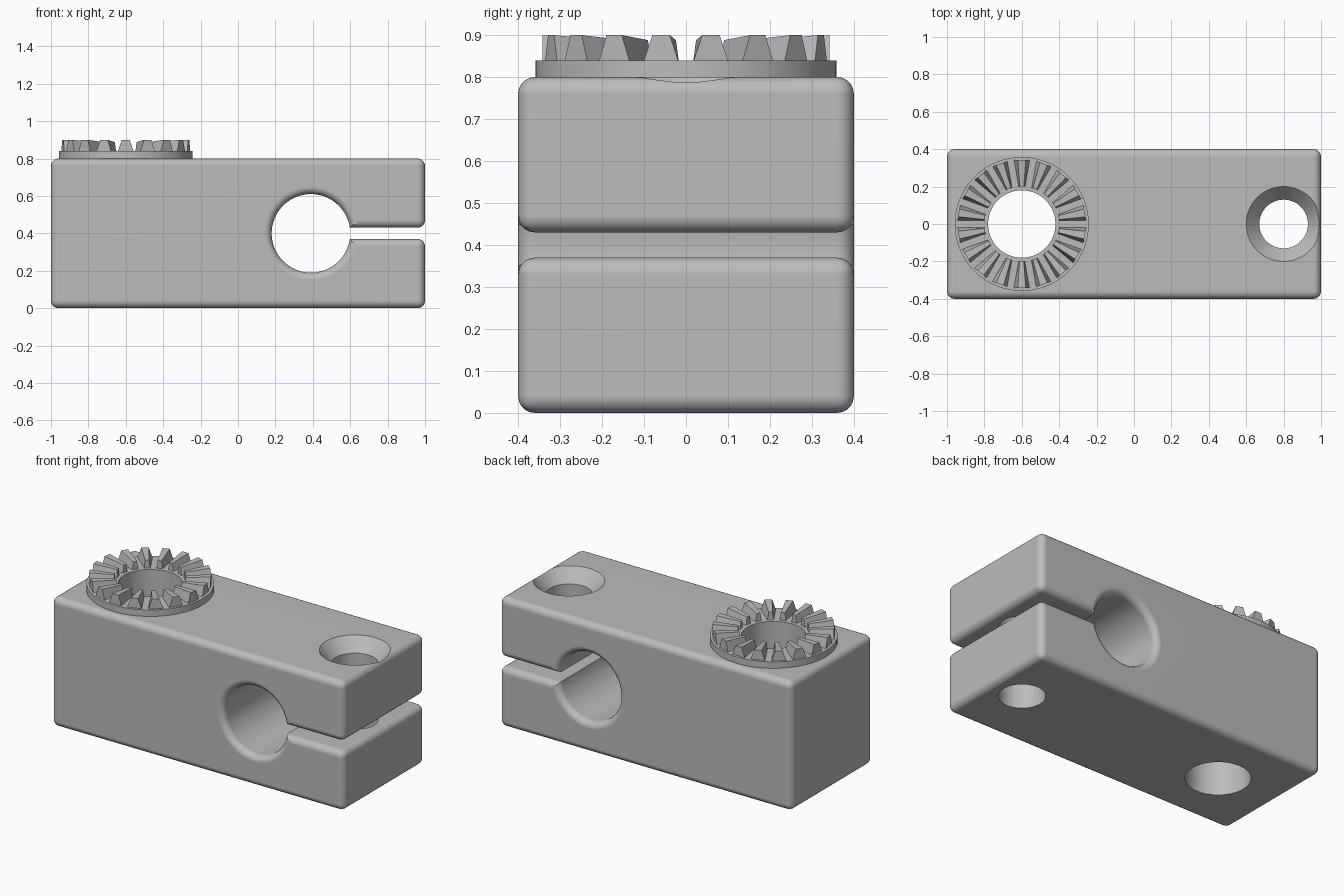
import bpy, bmesh, math
from mathutils import Matrix, Vector

if "Cube" in bpy.data.objects:
    bpy.data.objects.remove(bpy.data.objects["Cube"], do_unlink=True)

grey = bpy.data.materials.new("plain_grey")
grey.use_nodes = True
colour = (0.5, 0.5, 0.5, 1)
grey.diffuse_color = colour
grey.node_tree.nodes["Principled BSDF"].inputs["Base Color"].default_value = colour

LENGTH, DEPTH, HEIGHT, FILLET = 2.0, 0.8, 0.8, 0.04
RING_X, SCREW_X = -0.6, 0.8
SEGMENTS = 96


def finish(name, bm):
    bmesh.ops.recalc_face_normals(bm, faces=bm.faces)
    mesh = bpy.data.meshes.new(name)
    bm.to_mesh(mesh)
    bm.free()
    mesh.materials.append(grey)
    obj = bpy.data.objects.new(name, mesh)
    bpy.context.collection.objects.link(obj)
    return obj


def smooth(obj):
    bpy.ops.object.select_all(action="DESELECT")
    obj.select_set(True)
    bpy.context.view_layer.objects.active = obj
    bpy.ops.object.shade_smooth_by_angle(angle=math.radians(28))
    obj.modifiers.new("flat_face_normals", "WEIGHTED_NORMAL").keep_sharp = True


def lathe(name, x, profile):
    """Spin a closed (radius, z) profile round a vertical axis at x."""
    bm = bmesh.new()
    rings = []
    for i in range(SEGMENTS):
        a = math.tau * i / SEGMENTS
        rings.append([bm.verts.new((x + r * math.cos(a), r * math.sin(a), z))
                      for r, z in profile])
    n = len(profile)
    for i, ring in enumerate(rings):
        after = rings[(i + 1) % SEGMENTS]
        for j in range(n):
            k = (j + 1) % n
            if profile[j][0] or profile[k][0]:
                bm.faces.new((ring[j], after[j], after[k], ring[k]))
    bmesh.ops.remove_doubles(bm, verts=bm.verts, dist=1e-5)
    return finish(name, bm)


# Clamp block: side outline with cross bore and slot, extruded through the depth
bore_x, bore_z, bore_r, gap = 0.39, 0.4, 0.21, 0.03
start = math.asin(gap / bore_r)
half = LENGTH / 2
outline = [(-half, 0), (half, 0), (half, bore_z - gap)]
for i in range(SEGMENTS + 1):
    a = -start - (math.tau - 2 * start) * i / SEGMENTS
    outline.append((bore_x + bore_r * math.cos(a), bore_z + bore_r * math.sin(a)))
outline += [(half, bore_z + gap), (half, HEIGHT), (-half, HEIGHT)]

bm = bmesh.new()
front = bm.faces.new([bm.verts.new((x, -DEPTH / 2, z)) for x, z in outline])
extruded = bmesh.ops.extrude_face_region(bm, geom=[front], use_keep_orig=True)
bmesh.ops.translate(bm, vec=(0, DEPTH, 0),
                    verts=[v for v in extruded["geom"] if isinstance(v, bmesh.types.BMVert)])
bmesh.ops.recalc_face_normals(bm, faces=bm.faces)

# Round the front and back rims and the outer end corners
rounded = []
for e in bm.edges:
    p, q = (v.co for v in e.verts)
    on_rim = abs(p.y - q.y) < 1e-4
    on_end = abs(abs(p.x) - half) < 1e-4 and abs(abs(q.x) - half) < 1e-4
    if on_rim or on_end:
        rounded.append(e)
bmesh.ops.bevel(bm, geom=rounded, offset=FILLET, offset_type="OFFSET", segments=5,
                profile=0.5, affect="EDGES", clamp_overlap=False)
block = finish("clamp_block", bm)

# Vertical through hole and countersunk screw hole
cutters = [
    lathe("ring_hole_cutter", RING_X, [(0, -0.1), (0.18, -0.1), (0.18, 1), (0, 1)]),
    lathe("screw_hole_cutter", SCREW_X,
          [(0, -0.1), (0.13, -0.1), (0.13, 0.72), (0.2, 0.8), (0.235, 0.84), (0, 0.84)]),
]
for cutter in cutters:
    cutter.hide_render = True
    mod = block.modifiers.new("hole", "BOOLEAN")
    mod.operation, mod.solver, mod.object = "DIFFERENCE", "EXACT", cutter
    bpy.context.view_layer.objects.active = block
    bpy.ops.object.modifier_apply(modifier=mod.name)
    bpy.data.objects.remove(cutter, do_unlink=True)
smooth(block)

# Flat ring under the teeth
ring = lathe("tooth_ring_base", RING_X,
             [(0.18, 0.79), (0.358, 0.79), (0.358, 0.84), (0.18, 0.84)])
smooth(ring)

# Radial locking teeth: tapered towards the centre, sloping sides
TEETH = 18
bm = bmesh.new()
for i in range(TEETH):
    turn = Matrix.Rotation(math.tau * (i + 0.5) / TEETH, 4, "Z")
    ends = []
    for r, base, tip, top in ((0.2, 0.018, 0.011, 0.888), (0.342, 0.043, 0.021, 0.9)):
        section = [(-base, 0.835), (base, 0.835), (tip, top), (-tip, top)]
        ends.append([bm.verts.new(turn @ Vector((r, y, z)) + Vector((RING_X, 0, 0)))
                     for y, z in section])
    inner, outer = ends
    bm.faces.new(inner)
    bm.faces.new(outer[::-1])
    for j in range(4):
        k = (j + 1) % 4
        bm.faces.new((inner[j], outer[j], outer[k], inner[k]))
finish("locking_teeth", bm)
